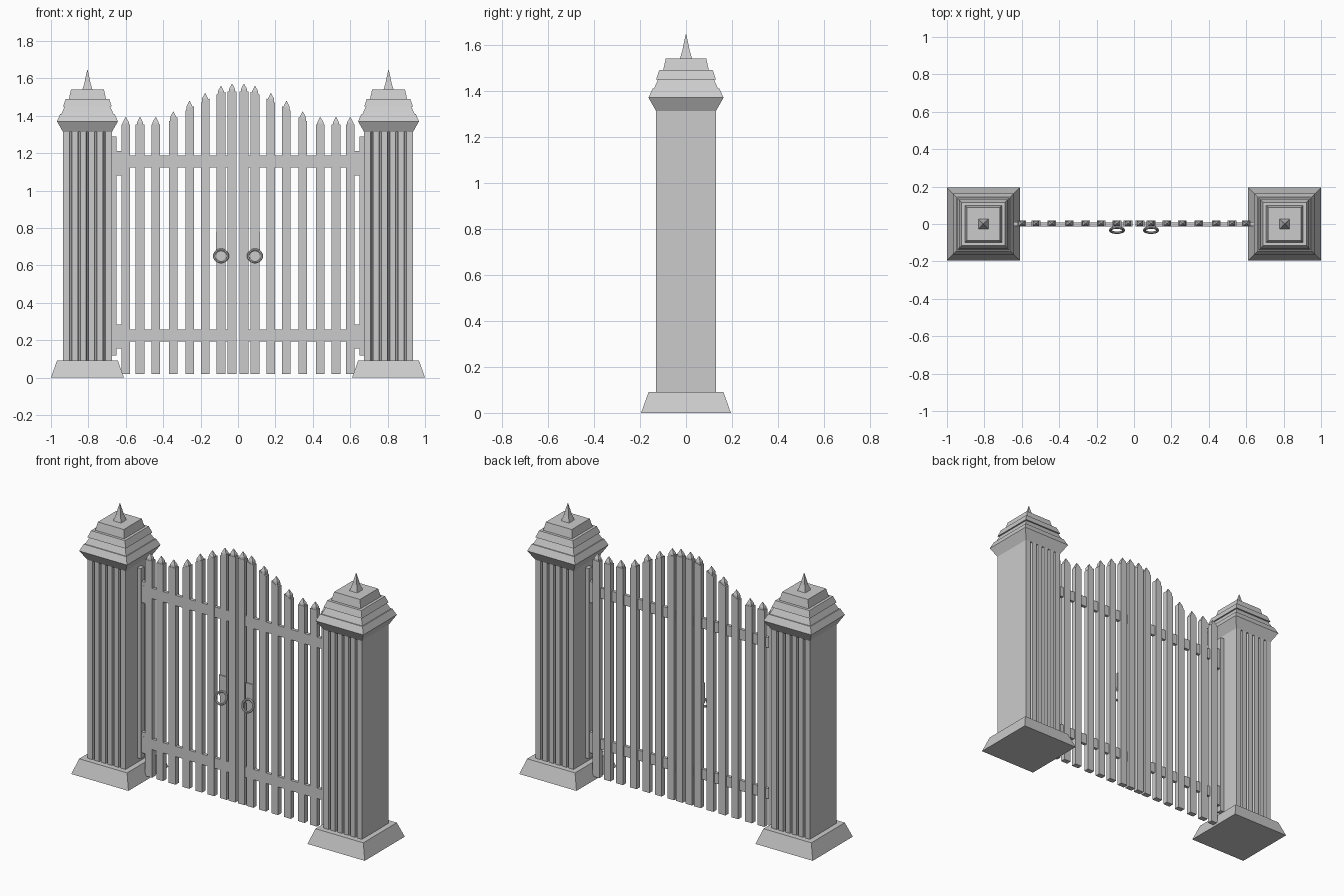
import bpy, bmesh, math
from mathutils import Matrix

if "Cube" in bpy.data.objects:
    bpy.data.objects.remove(bpy.data.objects["Cube"])


def finish(name, bm):
    """Turn a bmesh built on the +x side into an object mirrored to -x."""
    bmesh.ops.recalc_face_normals(bm, faces=bm.faces)
    me = bpy.data.meshes.new(name)
    bm.to_mesh(me)
    bm.free()
    ob = bpy.data.objects.new(name, me)
    bpy.context.collection.objects.link(ob)
    mod = ob.modifiers.new("Mirror", 'MIRROR')
    mod.use_axis[0] = True
    mod.use_mirror_merge = False
    return ob


def prism(bm, pts, vec):
    """Extrude a closed polygon of 3D points along vec."""
    a = [bm.verts.new(p) for p in pts]
    b = [bm.verts.new([p[i] + vec[i] for i in range(3)]) for p in pts]
    bm.faces.new(a)
    bm.faces.new(b[::-1])
    for i in range(len(a)):
        j = (i + 1) % len(a)
        bm.faces.new((a[i], b[i], b[j], a[j]))


def box(bm, x0, x1, y0, y1, z0, z1):
    prism(bm, [(x0, y0, z0), (x1, y0, z0), (x1, y1, z0), (x0, y1, z0)], (0, 0, z1 - z0))


def square_stack(bm, profile, cx, cy=0, ky=1):
    """Loft square rings given as (half width, z)."""
    rings = [[bm.verts.new((cx + sx * h, cy + sy * h * ky, z))
              for sx, sy in ((-1, -1), (1, -1), (1, 1), (-1, 1))] for h, z in profile]
    bm.faces.new(rings[0][::-1])
    bm.faces.new(rings[-1])
    for r, s in zip(rings, rings[1:]):
        for i in range(4):
            j = (i + 1) % 4
            bm.faces.new((r[i], r[j], s[j], s[i]))


PX = 0.805

# pillar plinth
bm = bmesh.new()
square_stack(bm, [(0.195, 0), (0.163, 0.09)], PX)
finish("pillar_plinth", bm)

# pillar shaft: five grooves in the front and the back
H, W, D = 0.13, 0.007, 0.015
front = [(-H, -H)]
for i in range(-2, 3):
    c = i * 0.0445
    front += [(c - W, -H), (c - W * 0.5, -H + D), (c + W * 0.5, -H + D), (c + W, -H)]
front.append((H, -H))
outline = front + [(-x, -y) for x, y in front]
bm = bmesh.new()
prism(bm, [(PX + x, y, 0.08) for x, y in outline], (0, 0, 1.24))
finish("pillar_shaft", bm)

# stepped pillar cap
bm = bmesh.new()
square_stack(bm, [(0.13, 1.312), (0.163, 1.37), (0.145, 1.41), (0.139, 1.41), (0.121, 1.45),
                  (0.130, 1.45), (0.116, 1.49), (0.099, 1.49), (0.088, 1.54)], PX)
finish("pillar_cap", bm)

# pillar spike
bm = bmesh.new()
square_stack(bm, [(0.028, 1.535), (0.016, 1.575), (0.009, 1.61), (0.001, 1.645)], PX)
finish("pillar_spike", bm)

# pickets: centre x, inner shoulder height, outer shoulder height
PICKETS = [(0.032, 1.53, 1.53), (0.091, 1.526, 1.512), (0.176, 1.492, 1.468),
           (0.259, 1.45, 1.426), (0.346, 1.392, 1.37), (0.44, 1.353, 1.353),
           (0.524, 1.353, 1.353), (0.60, 1.353, 1.353)]
Y0, Y1 = -0.013, 0.019
bm, tips = bmesh.new(), bmesh.new()
for x, zi, zo in PICKETS:
    a, b, z = x - 0.023, x + 0.023, (zi + zo) / 2
    prism(bm, [(a, Y0, 0.02), (b, Y0, 0.02), (b, Y0, zo), (a, Y0, zi)], (0, Y1 - Y0, 0))
    square_stack(tips, [(0.018, z - 0.008), (0.016, z + 0.012), (0.001, z + 0.041)],
                 x, (Y0 + Y1) / 2, 0.8)
finish("pickets", bm)
finish("picket_tips", tips)

# rails with wider hinge blocks at the pillar end
bm = bmesh.new()
for z0, z1, h0, h1 in ((0.193, 0.257, 0.155, 0.283), (1.123, 1.187, 1.08, 1.21)):
    box(bm, 0.012, 0.64, -0.0125, 0.007, z0, z1)
    box(bm, 0.622, 0.655, -0.011, 0.011, h0, h1)
finish("rails", bm)

# hinge post against the pillar
bm = bmesh.new()
box(bm, 0.65, 0.68, -0.016, 0.016, 0.118, 1.29)
finish("hinge_post", bm)

# handle plates
bm = bmesh.new()
box(bm, 0.066, 0.117, -0.019, -0.010, 0.655, 0.78)
finish("handle_plate", bm)

# ring handles, hanging with the lower edge swung outward
bpy.ops.mesh.primitive_torus_add(major_radius=0.036, minor_radius=0.007,
                                 major_segments=24, minor_segments=8)
ring = bpy.context.object
ring.name = "ring_handle"
ring.data.transform(Matrix.Translation((0.091, -0.033, 0.65))
                    @ Matrix.Rotation(math.radians(68), 4, 'X'))
bpy.ops.object.shade_smooth_by_angle()
ring.modifiers.new("Mirror", 'MIRROR').use_mirror_merge = False
